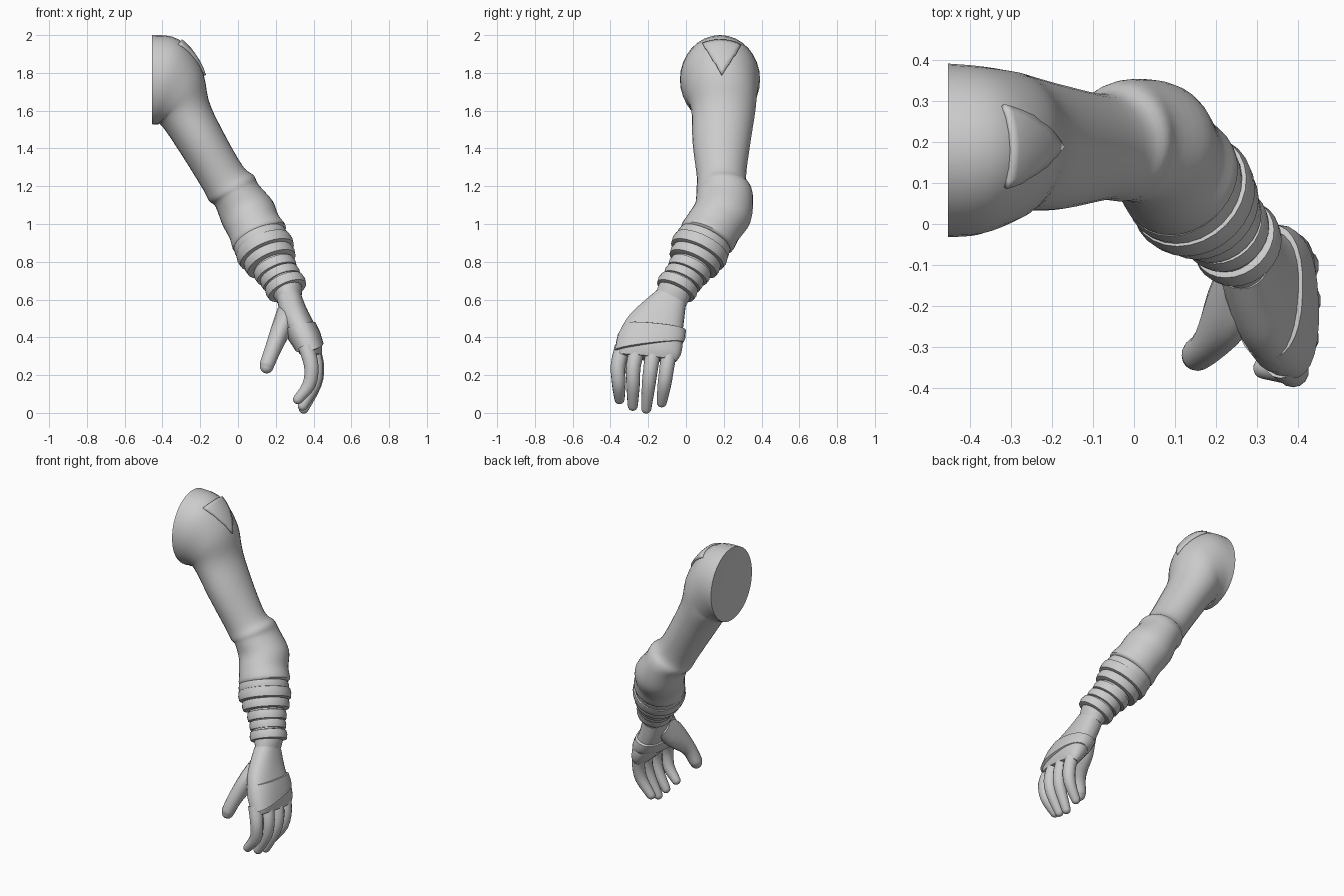
import bpy, bmesh, math
from mathutils import Vector
from mathutils.bvhtree import BVHTree

if "Cube" in bpy.data.objects:
    bpy.data.objects.remove(bpy.data.objects["Cube"])

grey = bpy.data.materials.new("plain grey")
grey.diffuse_color = (0.6, 0.6, 0.6, 1)
grey.use_nodes = True
grey.node_tree.nodes["Principled BSDF"].inputs["Base Color"].default_value = grey.diffuse_color


def finish(bm, name, angle=40):
    bmesh.ops.recalc_face_normals(bm, faces=bm.faces)
    me = bpy.data.meshes.new(name)
    bm.to_mesh(me)
    bm.free()
    ob = bpy.data.objects.new(name, me)
    bpy.context.collection.objects.link(ob)
    me.materials.append(grey)
    bpy.ops.object.select_all(action='DESELECT')
    bpy.context.view_layer.objects.active = ob
    ob.select_set(True)
    bpy.ops.object.shade_smooth_by_angle(angle=math.radians(angle))
    return ob


def catmull(rows, steps):
    out = []
    for i in range(len(rows) - 1):
        a, b, c, d = (rows[max(0, min(len(rows) - 1, i + k))] for k in (-1, 0, 1, 2))
        for s in range(steps):
            t = s / steps
            out.append([0.5 * (2 * q + (r - p) * t + (2 * p - 5 * q + 4 * r - w) * t * t
                               + (3 * q - p - 3 * r + w) * t ** 3)
                        for p, q, r, w in zip(a, b, c, d)])
    return out + [list(rows[-1])]


def loft(name, rows, steps=3, n=28, power=1.0, tip=False, angle=40, dent=0.0):
    """Rows are x, y, z, radius along y, other radius and optionally a normal."""
    if len(rows[0]) == 5:
        pts = [Vector(r[:3]) for r in rows]
        rows = [tuple(r) + tuple((pts[min(i + 1, len(pts) - 1)] - pts[max(i - 1, 0)]).normalized())
                for i, r in enumerate(rows)]
    rows = catmull(rows, steps)
    if tip:  # rounded end
        last = rows[-1]
        nrm = Vector(last[5:]).normalized()
        for a in (0.4, 0.8, 1.15, 1.45):
            c = Vector(last[:3]) + nrm * last[3] * math.sin(a)
            rows.append([*c, last[3] * math.cos(a), last[4] * math.cos(a), *nrm])
    bm = bmesh.new()
    rings = []
    for r in rows:
        c, nrm = Vector(r[:3]), Vector(r[5:]).normalized()
        u = Vector((0, 1, 0))
        u = (u - nrm * u.dot(nrm)).normalized()
        v = nrm.cross(u)
        ring = []
        for k in range(n):
            t = 2 * math.pi * k / n
            cx, sy = (math.copysign(abs(f) ** power, f) for f in (math.cos(t), math.sin(t)))
            ring.append(bm.verts.new(c + u * cx * r[3] + v * sy * r[4]))
        rings.append(ring)
    for a, b in zip(rings, rings[1:]):
        for k in range(n):
            bm.faces.new((a[k], a[(k + 1) % n], b[(k + 1) % n], b[k]))
    # closed ends, the start optionally dished inwards
    start = bm.verts.new(Vector(rows[0][:3]) + Vector(rows[0][5:]).normalized() * dent)
    for k in range(n):
        bm.faces.new((start, rings[0][k], rings[0][(k + 1) % n]))
    bm.faces.new(rings[-1])
    return finish(bm, name, angle)


# sleeve: shoulder, upper arm, elbow folds and cuff
sleeve = loft("sleeve", [
    (-.455, .18, 1.765, .212, .235, 1, 0, 0),
    (-.38, .18, 1.752, .206, .235, .96, 0, -.28),
    (-.31, .19, 1.68, .185, .19, .81, 0, -.59),
    (-.28, .198, 1.59, .168, .142, .5, 0, -.87),
    (-.19, .188, 1.43, .153, .126, .5, 0, -.87),
    (-.08, .188, 1.245, .130, .122, .5, 0, -.87),
    (-.035, .20, 1.19, .145, .136, .5, 0, -.87),
    (-.005, .205, 1.15, .150, .128, .45, -.1, -.88),
    (.05, .195, 1.06, .155, .147, .4, -.3, -.86),
    (.085, .145, .985, .150, .143, .4, -.4, -.82),
    (.115, .11, .925, .150, .152, .4, -.4, -.82),
    (.120, .105, .915, .110, .110, .4, -.4, -.82)], steps=4, n=32, dent=.03)

# triangular shoulder flap laid on the sleeve
bm = bmesh.new()
bm.from_mesh(sleeve.data)
tree = BVHTree.FromBMesh(bm)
bm.free()
A, B, C = Vector((-.31, .085, 1.96)), Vector((-.31, .30, 1.96)), Vector((-.185, .19, 1.785))
bm = bmesh.new()
N = 10
grid = {}
for i in range(N + 1):
    for j in range(N + 1 - i):
        p = A + (B - A) * (i / N) + (C - A) * (j / N)
        loc, nrm, _, _ = tree.find_nearest(p)
        grid[i, j] = bm.verts.new(loc + nrm * .012)
for i in range(N):
    for j in range(N - i):
        bm.faces.new((grid[i, j], grid[i + 1, j], grid[i, j + 1]))
        if i + j < N - 1:
            bm.faces.new((grid[i + 1, j], grid[i + 1, j + 1], grid[i, j + 1]))
flap = finish(bm, "shoulder_flap")
solid = flap.modifiers.new("thickness", 'SOLIDIFY')
solid.thickness, solid.offset = .02, -1

# forearm under the wraps
loft("forearm", [(.11, .11, .93, .12, .12), (.165, .055, .82, .11, .108), (.2, .015, .755, .1, .098),
                 (.255, -.05, .665, .092, .085), (.272, -.08, .60, .088, .066)])

# forearm wraps: rounded bands down the arm
axis = Vector((.37, -.42, -.83)).normalized()
for i, (c, r, w) in enumerate([
        ((.122, .092, .90), .150, .028), ((.143, .072, .862), .158, .034),
        ((.168, .048, .81), .142, .030), ((.197, .018, .757), .118, .030),
        ((.224, -.012, .715), .110, .028), ((.252, -.045, .668), .112, .030)]):
    rows = []
    for off, k in ((-1, -.022), (-.85, -.005), (0, 0), (.85, -.005), (1, -.022)):
        p = Vector(c) + axis * off * w
        rows.append((*p, r + k, r + k, *axis))
    loft("forearm_wrap_%d" % (i + 1), rows, steps=1, angle=50)

# hand
palm = [(.272, -.08, .605, .088, .066), (.295, -.12, .53, .122, .072), (.325, -.16, .46, .152, .076),
        (.36, -.185, .39, .172, .073), (.388, -.2, .33, .172, .060), (.402, -.205, .29, .155, .042)]
loft("palm", palm, power=.85)
loft("palm_wrap", [(.327, -.163, .458, .148, .072, .25, -.1, -.95), (.329, -.165, .454, .165, .086, .25, -.1, -.95),
                   (.352, -.182, .405, .180, .086, .25, -.05, -.95), (.377, -.196, .352, .184, .077, .25, .12, -.95),
                   (.379, -.197, .348, .170, .062, .25, .12, -.95)], steps=1, power=.85)

# fingers: base y, middle y, tip y, tip z, x shift
for name, y0, y1, y2, zt, dx in (("index_finger", -.335, -.36, -.352, .085, -.025),
                                 ("middle_finger", -.255, -.278, -.282, .05, 0),
                                 ("ring_finger", -.17, -.185, -.21, .035, .005),
                                 ("little_finger", -.085, -.10, -.128, .068, 0)):
    loft(name, [(.385 + dx, y0, .35, .043, .043), (.413 + dx, y1, .25, .039, .039),
                (.402 + dx, (y1 + y2) / 2, .15, .036, .036), (.343 + dx, y2, zt - .012, .027, .027)],
         n=14, tip=True)
loft("thumb", [(.265, -.13, .53, .07, .06), (.232, -.21, .45, .085, .055), (.188, -.29, .345, .048, .044),
               (.156, -.318, .262, .041, .039), (.152, -.322, .245, .036, .036)], n=16, tip=True)
